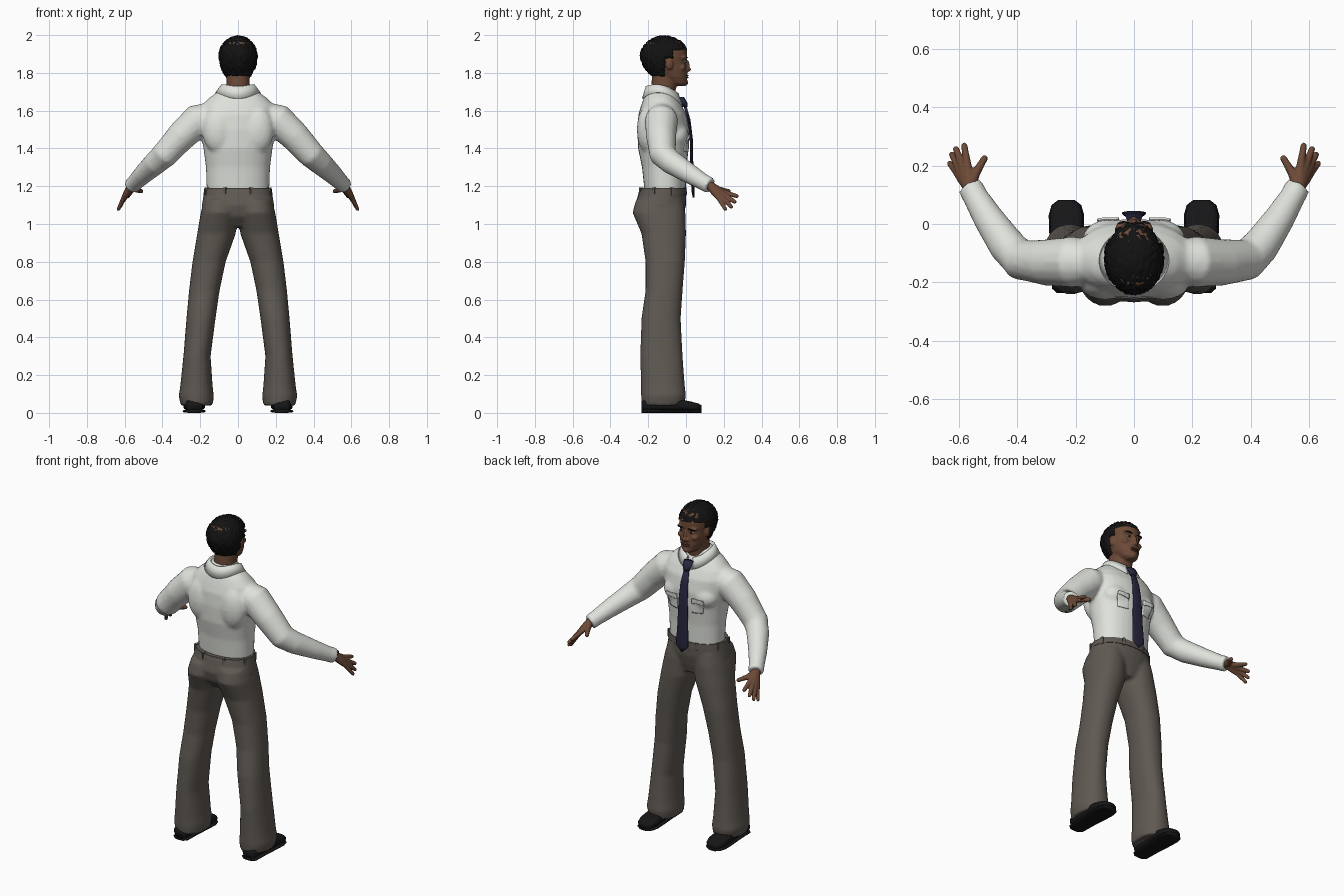
import bpy, bmesh, math, random
from mathutils import Vector, Matrix

random.seed(4)
old = bpy.data.objects.get("Cube")
if old:
    bpy.data.objects.remove(old, do_unlink=True)


def material(name, red, green, blue):
    mat = bpy.data.materials.new(name)
    mat.use_nodes = True
    mat.diffuse_color = (red, green, blue, 1)
    shader = mat.node_tree.nodes["Principled BSDF"]
    shader.inputs["Base Color"].default_value = (red, green, blue, 1)
    shader.inputs["Roughness"].default_value = 0.8
    return mat


SHIRT = material("off white cotton", .74, .76, .71)
TROUSERS = material("grey brown wool", .115, .1, .085)
SKIN = material("brown skin", .15, .068, .038)
LIPS = material("lip brown", .11, .04, .028)
HAIR = material("black hair", .006, .006, .006)
SHOES = material("black leather", .008, .008, .009)
TIE = material("navy silk", .02, .019, .05)
EYES = material("eye white", .5, .47, .43)


def finish(name, bm, mat, voxel=0, smooth=5, mirror=False):
    """Turn a bmesh into an object, optionally fusing its parts into one skin."""
    bmesh.ops.recalc_face_normals(bm, faces=bm.faces)
    for face in bm.faces:
        face.smooth = True
    mesh = bpy.data.meshes.new(name)
    bm.to_mesh(mesh)
    bm.free()
    obj = bpy.data.objects.new(name, mesh)
    bpy.context.collection.objects.link(obj)
    mesh.materials.append(mat)
    if voxel:
        fuse = obj.modifiers.new("fuse", "REMESH")
        fuse.mode = "VOXEL"
        fuse.voxel_size = voxel
        fuse.use_smooth_shade = True
        relax = obj.modifiers.new("relax", "SMOOTH")
        relax.iterations = smooth
    if mirror:
        obj.modifiers.new("mirror", "MIRROR")
    return obj


def skin_rings(bm, rings, caps=True, closed=True):
    """Bridge successive rings of points with quads."""
    rows = [[bm.verts.new(p) for p in ring] for ring in rings]
    count = len(rows[0])
    for low, high in zip(rows, rows[1:]):
        for i in range(count if closed else count - 1):
            j = (i + 1) % count
            bm.faces.new((low[i], low[j], high[j], high[i]))
    if caps:
        bm.faces.new(rows[0])
        bm.faces.new(rows[-1])


def oval(center, u, v, power=2.0, sides=28):
    points = []
    for i in range(sides):
        a = math.tau * i / sides
        c, s = math.cos(a), math.sin(a)
        points.append(Vector(center)
                      + Vector(u) * math.copysign(abs(c) ** (2 / power), c)
                      + Vector(v) * math.copysign(abs(s) ** (2 / power), s))
    return points


def stack(bm, rows, side=1, power=2.2, caps=True):
    """Upright loft from rows of (height, x, y, half width, half depth)."""
    skin_rings(bm, [oval((side * x, y, z), (w, 0, 0), (0, d, 0), power)
                    for z, x, y, w, d in rows], caps)


def tube(bm, points, radii, side=1, sides=16):
    """Round limb along a path."""
    path = [Vector((side * x, y, z)) for x, y, z in points]
    rings = []
    for i, p in enumerate(path):
        along = (path[min(i + 1, len(path) - 1)] - path[max(i - 1, 0)]).normalized()
        u = along.cross(Vector((0, 0, 1))).normalized()
        rings.append(oval(p, u * radii[i], along.cross(u) * radii[i], 2, sides))
    skin_rings(bm, rings)


def ball(bm, center, size, detail=3):
    place = Matrix.Translation(center) @ Matrix.Diagonal((*size, 1))
    return bmesh.ops.create_icosphere(bm, subdivisions=detail, radius=1, matrix=place)["verts"]


# Shirt body and sleeves, fused into one garment
bm = bmesh.new()
stack(bm, [(1.16, 0, -.11, .165, .108), (1.3, 0, -.115, .17, .118),
           (1.4, 0, -.12, .183, .134), (1.5, 0, -.12, .2, .138),
           (1.58, 0, -.125, .21, .127), (1.63, 0, -.13, .19, .107),
           (1.67, 0, -.135, .15, .088), (1.7, 0, -.135, .108, .072),
           (1.73, 0, -.13, .072, .062)])
for side in (-1, 1):
    tube(bm, [(.12, -.13, 1.58), (.21, -.13, 1.55), (.3, -.132, 1.465), (.39, -.122, 1.365),
              (.435, -.075, 1.325), (.5, .02, 1.265), (.545, .095, 1.22), (.562, .128, 1.203)],
         (.07, .088, .08, .071, .064, .053, .044, .045), side)
    ball(bm, (side * .09, -.05, 1.47), (.085, .065, .07))
    ball(bm, (side * .1, -.2, 1.5), (.09, .06, .13))
shirt = finish("shirt", bm, SHIRT, .01, 5)

# Folded collar, open at the throat
bm = bmesh.new()
arc = [math.radians(102 + 336 * i / 40) for i in range(41)]


def collar_row(wide, deep, base, tilt, droop):
    return [(wide * math.cos(a), -.125 + deep * math.sin(a),
             base - tilt * math.sin(a) - droop * math.sin(a) ** 2) for a in arc]


skin_rings(bm, [collar_row(.07, .07, 1.69, .02, .02), collar_row(.08, .08, 1.735, .02, .025),
                collar_row(.09, .088, 1.735, .02, .025), collar_row(.12, .108, 1.695, .02, .05)],
           caps=False, closed=False)
finish("collar", bm, SHIRT).modifiers.new("cloth", "SOLIDIFY").thickness = .006

# Chest pockets with flaps, wrapped onto the shirt
for name, height, tall, lift in (("pocket", 1.42, .085, .005), ("pocket_flap", 1.455, .03, .01)):
    for side, label in ((-1, "right"), (1, "left")):
        bm = bmesh.new()
        turn = Matrix.Translation((side * .095, .04, height)) @ Matrix.Rotation(math.pi / 2, 4, "X")
        bmesh.ops.create_grid(bm, x_segments=8, y_segments=8, size=.5,
                              matrix=turn @ Matrix.Diagonal((.08, tall, 1, 1)))
        pocket = finish(label + "_" + name, bm, SHIRT)
        wrap = pocket.modifiers.new("wrap", "SHRINKWRAP")
        wrap.target = shirt
        wrap.offset = lift
        wrap.wrap_mode = "ABOVE_SURFACE"
        pocket.modifiers.new("cloth", "SOLIDIFY").thickness = .008

# Necktie: knot and widening blade
bm = bmesh.new()
stack(bm, [(1.62, 0, -.006, .018, .013), (1.64, 0, -.01, .025, .018), (1.672, 0, -.026, .03, .016)])
stack(bm, [(1.14, 0, .04, .004, .004), (1.175, 0, .037, .042, .008), (1.3, 0, .031, .036, .008),
           (1.45, 0, .028, .03, .008), (1.55, 0, .016, .025, .008), (1.635, 0, -.008, .016, .008)])
finish("necktie", bm, TIE)

# Trousers: flared legs and hips, fused
bm = bmesh.new()
for side in (-1, 1):
    stack(bm, [(.04, .218, -.122, .085, .112), (.09, .221, -.119, .093, .119),
               (.14, .22, -.122, .086, .116), (.3, .217, -.13, .072, .112),
               (.5, .196, -.132, .077, .104), (.65, .178, -.116, .081, .098),
               (.8, .153, -.11, .088, .104), (.95, .114, -.118, .102, .118),
               (1.06, .098, -.143, .099, .14), (1.13, .09, -.14, .09, .125)], side)
stack(bm, [(.985, 0, -.12, .09, .09), (1.04, 0, -.135, .18, .122), (1.1, 0, -.135, .192, .135),
           (1.15, 0, -.127, .183, .128), (1.19, 0, -.121, .177, .124)])
finish("trousers", bm, TROUSERS, .01, 4)

# Waistband and belt loops
bm = bmesh.new()
stack(bm, [(1.155, 0, -.122, .183, .127), (1.19, 0, -.121, .178, .124)])
for i in range(8):
    a = math.tau * (i + .5) / 8
    spot = (.178 * math.cos(a), -.122 + .123 * math.sin(a), 1.172)
    bmesh.ops.create_cube(bm, size=1, matrix=Matrix.Translation(spot)
                          @ Matrix.Rotation(a, 4, "Z") @ Matrix.Diagonal((.02, .014, .042, 1)))
finish("waistband", bm, TROUSERS).modifiers.new("crisp", "EDGE_SPLIT")

# Shoes: flat sole and rounded upper, lofted heel to toe
bm = bmesh.new()
for low, high, grow in ((0, .018, .004), (.012, .075, 0)):
    rings = []
    for y, w, rise in ((-.236, .03, .7), (-.222, .045, .95), (-.12, .048, 1.1), (-.03, .055, .95),
                       (.03, .057, .75), (.065, .047, .6), (.082, .025, .45)):
        top = high if grow else low + (high - low) * rise
        rings.append(oval((.232, y, (low + top) / 2), (w + grow, 0, 0), (0, 0, (top - low) / 2), 3))
    skin_rings(bm, rings)
finish("shoes", bm, SHOES, mirror=True)

# Hands: palm bones and spread fingers, fused
bm = bmesh.new()
wrist = Vector((.565, .13, 1.2))
for knuckle, tip, thick in (((.572, .2, 1.168), (.584, .278, 1.145), .011),
                            ((.588, .198, 1.156), (.614, .265, 1.113), .011),
                            ((.6, .188, 1.145), (.628, .245, 1.085), .0105),
                            ((.606, .174, 1.136), (.636, .212, 1.072), .01),
                            ((.543, .175, 1.183), (.508, .234, 1.172), .0115)):
    knuckle, tip = Vector(knuckle), Vector(tip)
    tube(bm, [wrist - Vector((.01, .02, -.01)), wrist, wrist.lerp(knuckle, .6), knuckle,
              knuckle.lerp(tip, .55), knuckle.lerp(tip, .9), tip],
         (.026, .024, .019, thick * 1.35, thick * 1.1, thick, thick * .6))
finish("hands", bm, SKIN, .0045, 3, mirror=True)

# Head, neck, nose, brow and ears, fused
bm = bmesh.new()
stack(bm, [(1.63, 0, -.125, .064, .062), (1.7, 0, -.12, .062, .064), (1.8, 0, -.11, .062, .07)])
stack(bm, [(1.73, 0, -.035, .025, .03), (1.745, 0, -.045, .046, .05), (1.78, 0, -.07, .066, .077),
           (1.82, 0, -.095, .079, .101), (1.86, 0, -.105, .084, .106), (1.885, 0, -.107, .086, .113),
           (1.92, 0, -.11, .086, .115), (1.96, 0, -.115, .07, .095), (1.98, 0, -.115, .04, .06)])
ball(bm, (0, .004, 1.838), (.011, .016, .032))
ball(bm, (0, .01, 1.818), (.014, .017, .012))
ball(bm, (0, -.008, 1.748), (.024, .02, .017))
for side in (-1, 1):
    ball(bm, (side * .013, .004, 1.815), (.012, .012, .01))
    ball(bm, (side * .034, -.012, 1.882), (.032, .018, .009))
    ball(bm, (side * .045, -.022, 1.828), (.022, .022, .017))
    ball(bm, (side * .085, -.088, 1.848), (.011, .02, .031))
finish("head", bm, SKIN, .005, 3)

# Lips, eyes and brows
bm = bmesh.new()
for height in (1.776, 1.787):
    ball(bm, (0, .001, height), (.025, .012, .006))
finish("lips", bm, LIPS)
for name, mat, spot, size in (("eyes", EYES, (.034, -.011, 1.86), (.014, .013, .006)),
                              ("pupils", HAIR, (.034, -.002, 1.86), (.006, .006, .006)),
                              ("eyebrows", HAIR, (.035, -.004, 1.882), (.024, .014, .005))):
    bm = bmesh.new()
    ball(bm, spot, size)
    finish(name, bm, mat, mirror=True)

# Short curly hair cap, cut away around the face and roughened
bm = bmesh.new()
crown = Vector((0, -.115, 1.885))
ball(bm, crown, (.101, .126, .11), 5)
for v in bm.verts:
    drop = crown.z - v.co.z
    if drop > 0:
        v.co.z -= drop * .25
        v.co.y += drop * .25
    v.co += (v.co - crown) * random.uniform(-.03, .05)


def on_face(p):
    hairline = 1.912 if p.y > -.06 else 1.875
    return p.z < 1.775 or (p.y > -.108 and p.z < hairline)


bare = [f for f in bm.faces if on_face(f.calc_center_median())]
bmesh.ops.delete(bm, geom=bare, context="FACES")
rim = {v for e in bm.edges if e.is_boundary for v in e.verts}
for v in rim:
    v.co = crown + (v.co - crown) * .86
finish("hair", bm, HAIR)
